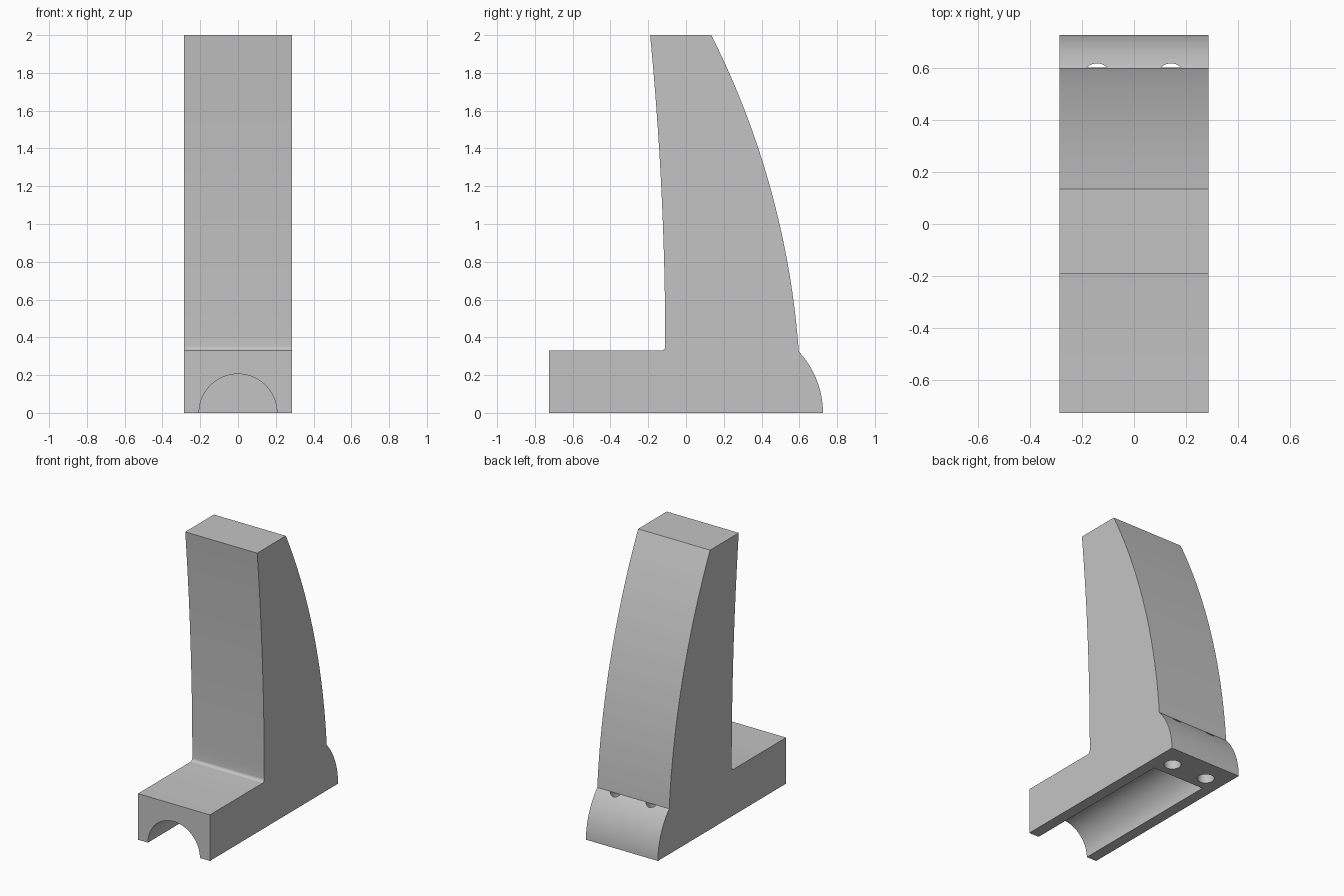
import bpy, bmesh, math
from mathutils import Matrix

cube = bpy.data.objects.get("Cube")
if cube:
    bpy.data.objects.remove(cube, do_unlink=True)

WIDTH = 0.57
STEP_Z = 0.33      # top of the foot
JOIN_Z = 0.325     # where the rounded heel meets the tower

grey = bpy.data.materials.new("plain grey")
grey.use_nodes = True
grey.diffuse_color = (0.55, 0.55, 0.55, 1)
grey.node_tree.nodes["Principled BSDF"].inputs["Base Color"].default_value = grey.diffuse_color


def make_object(name, bm):
    bmesh.ops.recalc_face_normals(bm, faces=bm.faces)
    mesh = bpy.data.meshes.new(name)
    bm.to_mesh(mesh)
    bm.free()
    mesh.materials.append(grey)
    obj = bpy.data.objects.new(name, mesh)
    bpy.context.collection.objects.link(obj)
    return obj


def bow(y, radius, z):
    """Point on an arc that is vertical at z = 0 and leans forward above it."""
    return (y - radius + math.sqrt(radius ** 2 - z ** 2), z)


def steps(start, end, count):
    return [start + (end - start) * i / count for i in range(count + 1)]


def rod(name, radius, length, matrix):
    bm = bmesh.new()
    bmesh.ops.create_cone(bm, cap_ends=True, segments=64, radius1=radius,
                          radius2=radius, depth=length, matrix=matrix)
    return make_object(name, bm)


# Side profile: foot, fillet, bowed tower front, tower back, rounded heel
fillet = 0.022
front_y = -0.11
profile = [(-0.725, 0), (-0.725, STEP_Z)]
for a in steps(0, math.pi / 2, 6):
    profile.append((front_y - fillet + fillet * math.sin(a),
                    STEP_Z + fillet - fillet * math.cos(a)))
base_z = STEP_Z + fillet
for z in steps(base_z, 2, 24)[1:]:
    profile.append((front_y - 0.08 * ((z - base_z) / (2 - base_z)) ** 2, z))
profile += [bow(0.609, 4.45, z) for z in steps(2, JOIN_Z, 32)]
profile += [bow(0.725, 0.477, z) for z in steps(JOIN_Z, 0, 20)[1:]]

# Extrude the profile across the width
bm = bmesh.new()
side = bm.faces.new([bm.verts.new((-WIDTH / 2, y, z)) for y, z in profile])
extruded = bmesh.ops.extrude_face_region(bm, geom=[side])
moved = [v for v in extruded["geom"] if isinstance(v, bmesh.types.BMVert)]
bmesh.ops.translate(bm, verts=moved, vec=(WIDTH, 0, 0))
if side.is_valid and len([f for f in bm.faces if len(f.verts) > 4]) < 2:
    bm.faces.new(list(side.verts))
body = make_object("curved_stand", bm)

# Half-round channel under the foot and two screw holes in the heel
groove_end = 0.45
groove_len = 1.4
cutters = [rod("groove_cutter", 0.206, groove_len,
               Matrix.Translation((0, groove_end - groove_len / 2, 0))
               @ Matrix.Rotation(math.pi / 2, 4, "X"))]
hole_top = 0.322
for sign, label in ((-1, "right"), (1, "left")):
    cutters.append(rod(label + "_hole_cutter", 0.056, 2 * hole_top,
                       Matrix.Translation((sign * 0.142, 0.56, 0))))

bpy.context.view_layer.objects.active = body
for cutter in cutters:
    cutter.hide_render = True
    cut = body.modifiers.new(cutter.name, "BOOLEAN")
    cut.operation = "DIFFERENCE"
    cut.solver = "EXACT"
    cut.object = cutter
    bpy.ops.object.modifier_apply(modifier=cut.name)
    bpy.data.objects.remove(cutter, do_unlink=True)

# Smooth curves with crisp edges
bpy.ops.object.select_all(action="DESELECT")
body.select_set(True)
bpy.ops.object.shade_smooth_by_angle(angle=math.radians(25))
